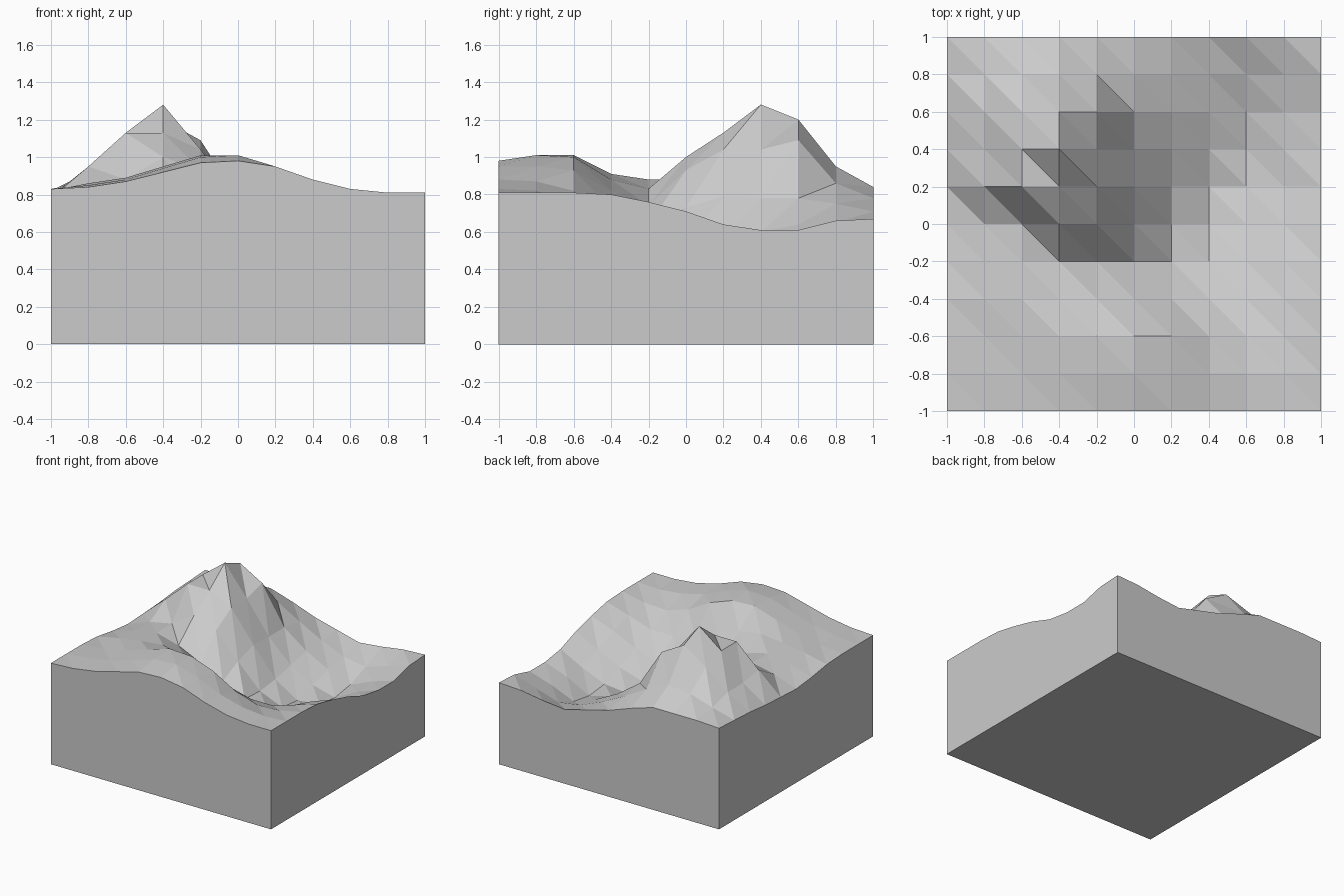
import bpy
import bmesh

# Remove the default cube if the scene has it
cube = bpy.data.objects.get("Cube")
if cube:
    bpy.data.objects.remove(cube, do_unlink=True)

# Cross-sections of the ground, from the front edge to the back edge.
# Each lists heights in hundredths, from the -x edge to the +x edge.
front_slope = [
    [83, 84, 87, 92, 97, 98, 95, 88, 83, 81, 81],
    [83, 85, 88, 94, 100, 101, 95, 87, 82, 80, 81],
    [83, 85, 89, 95, 101, 100, 93, 82, 76, 77, 81],
]
valley = [
    [82, 86, 89, 91, 88, 82, 73, 68, 68, 74, 80],
    [79, 85, 88, 83, 74, 64, 55, 53, 60, 69, 76],
    [77, 84, 88, 100, 93, 73, 54, 46, 52, 61, 71],
]
mountain = [
    [78, 95, 113, 113, 104, 79, 56, 44, 46, 54, 64],
    [79, 92, 113, 128, 104, 78, 60, 49, 44, 54, 61],
    [81, 92, 107, 120, 109, 78, 64, 54, 47, 55, 61],
]
back_slope = [
    [82, 87, 93, 95, 86, 75, 65, 57, 54, 60, 66],
    [83, 84, 84, 84, 78, 71, 66, 61, 63, 66, 67],
]
sections = front_slope + valley + mountain + back_slope
last = len(sections) - 1


def grid_position(index):
    """Map a grid index onto the range from -1 to 1."""
    return 2 * index / last - 1


def make_material(name, color):
    material = bpy.data.materials.new(name)
    material.use_nodes = True
    material.diffuse_color = color
    shader = next(node for node in material.node_tree.nodes
                  if node.type == "BSDF_PRINCIPLED")
    shader.inputs["Base Color"].default_value = color
    shader.inputs["Roughness"].default_value = 0.8
    return material


# Faceted ground surface, lofted through the cross-sections
bm = bmesh.new()
rows = []
for row_index, section in enumerate(sections):
    rows.append([
        bm.verts.new((grid_position(column), grid_position(row_index), height / 100))
        for column, height in enumerate(section)
    ])

for near_row, far_row in zip(rows, rows[1:]):
    for column in range(last):
        near_left, near_right = near_row[column:column + 2]
        far_left, far_right = far_row[column:column + 2]
        bm.faces.new((near_left, near_right, far_left))
        bm.faces.new((near_right, far_right, far_left))

# Straight side walls, dropped from the rim to the floor
rim = [edge for edge in bm.edges if edge.is_boundary]
walls = bmesh.ops.extrude_edge_only(bm, edges=rim)["geom"]
for item in walls:
    if isinstance(item, bmesh.types.BMVert):
        item.co.z = 0

# Flat underside
base_edges = [edge for edge in bm.edges if edge.is_boundary]
bmesh.ops.contextual_create(bm, geom=base_edges)
bmesh.ops.recalc_face_normals(bm, faces=bm.faces[:])

# Terrain object with flat faces and one stone colour
mesh = bpy.data.meshes.new("terrain_block")
bm.to_mesh(mesh)
bm.free()
mesh.materials.append(make_material("stone grey", (0.6, 0.6, 0.6, 1)))
terrain = bpy.data.objects.new("terrain_block", mesh)
bpy.context.collection.objects.link(terrain)
